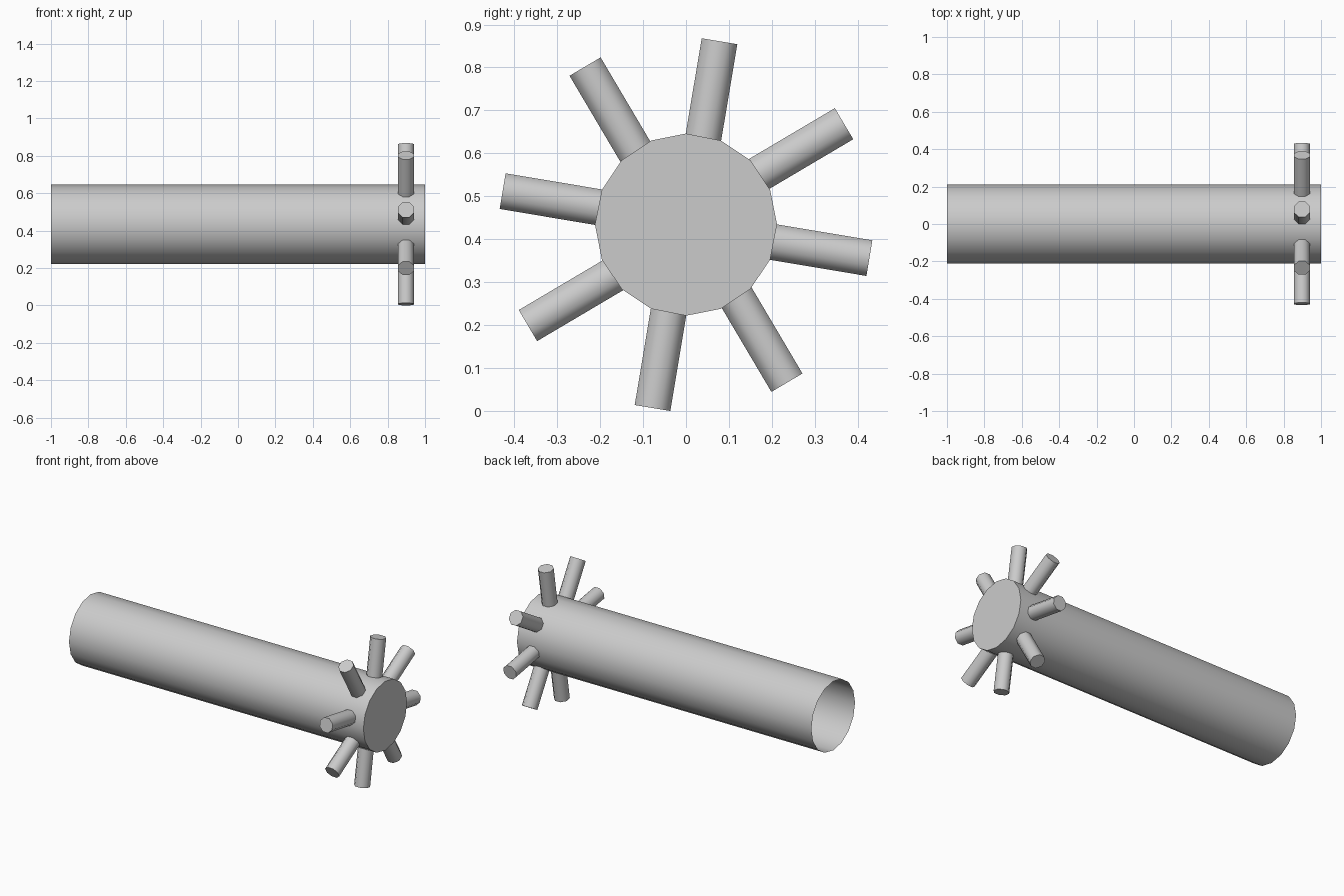
import bpy, bmesh, math
from mathutils import Vector

if "Cube" in bpy.data.objects:
    bpy.data.objects.remove(bpy.data.objects["Cube"])

CZ = 0.434            # height of the tube axis
R = 0.212             # tube radius


def loft(name, start, end, radius, sides, u, turn=0.0):
    """Straight prism between two points: open at start, capped at end."""
    start, end = Vector(start), Vector(end)
    axis = (end - start).normalized()
    u = Vector(u).normalized()
    v = axis.cross(u)
    bm = bmesh.new()
    rings = []
    for c in (start, end):
        ring = []
        for i in range(sides):
            a = turn + 2 * math.pi * i / sides
            ring.append(bm.verts.new(c + radius * (math.cos(a) * u + math.sin(a) * v)))
        rings.append(ring)
    for i in range(sides):
        j = (i + 1) % sides
        bm.faces.new((rings[0][i], rings[0][j], rings[1][j], rings[1][i]))
    bm.faces.new(rings[1])
    me = bpy.data.meshes.new(name)
    bm.to_mesh(me)
    bm.free()
    ob = bpy.data.objects.new(name, me)
    bpy.context.collection.objects.link(ob)
    bpy.ops.object.select_all(action='DESELECT')
    ob.select_set(True)
    bpy.context.view_layer.objects.active = ob
    bpy.ops.object.shade_smooth_by_angle(angle=math.radians(50))
    return ob


# Main tube: open at the left, closed at the right
loft("tube", (-1, 0, CZ), (1, 0, CZ), R, 16, (0, 0, 1))

# Spokes: two tips and tilts, repeated every quarter turn
PX = 0.898
for k in range(4):
    q = k * math.pi / 2
    for n, (ty, tz, tilt) in enumerate(((0.078, 0.427, 9.5), (0.368, 0.235, 59.4))):
        t = math.radians(tilt)
        length = math.hypot(ty, tz) - 0.203
        by, bz = ty - length * math.sin(t), tz - length * math.cos(t)

        def place(y, z):
            return (PX, y * math.cos(q) + z * math.sin(q),
                    CZ - y * math.sin(q) + z * math.cos(q))

        loft(f"spoke_{2 * k + n + 1}", place(by, bz), place(ty, tz),
             0.0455, 8, (1, 0, 0), math.pi / 8)
